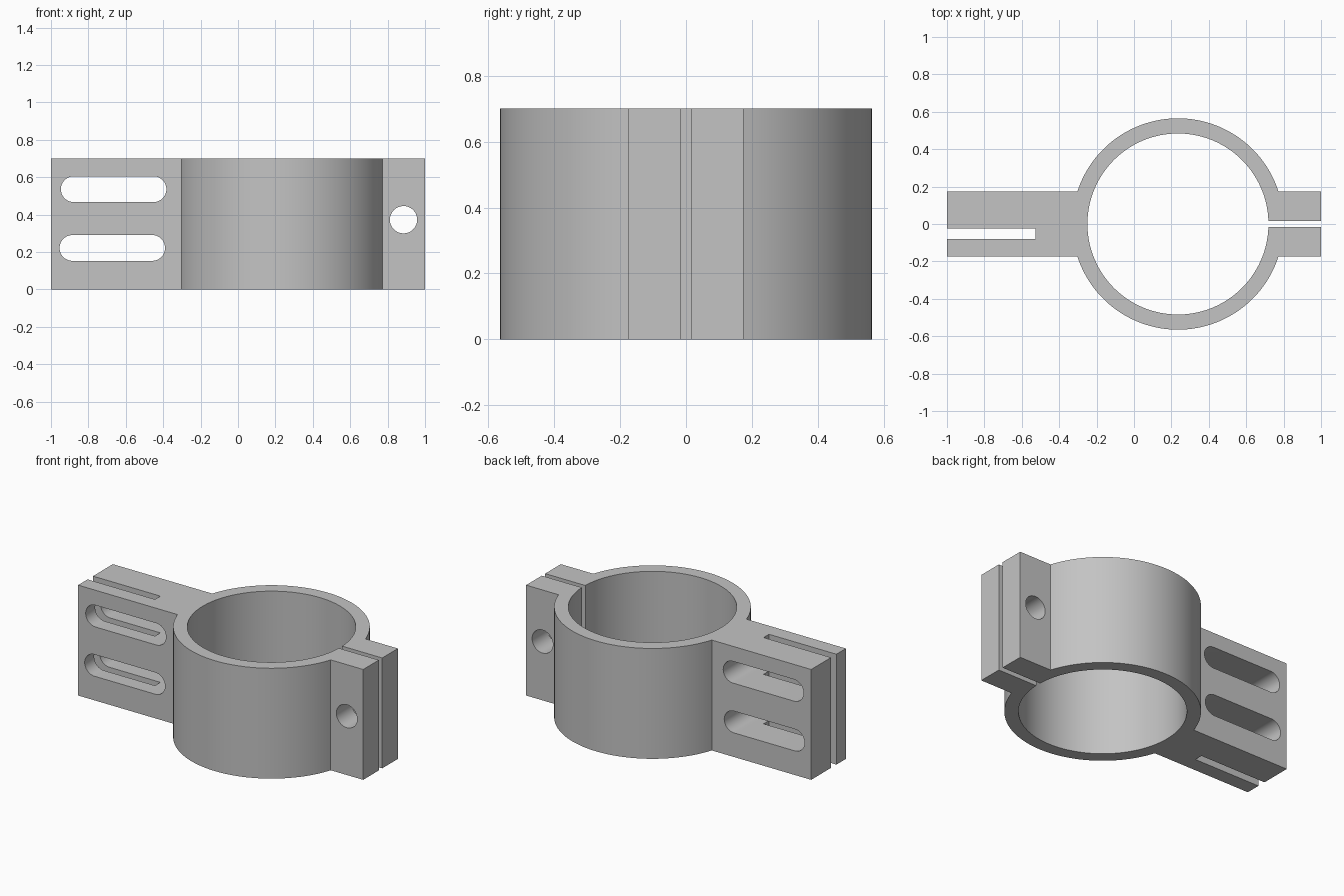
import bpy, bmesh
from math import pi, sin, cos, asin

if "Cube" in bpy.data.objects:
    bpy.data.objects.remove(bpy.data.objects["Cube"], do_unlink=True)

HEIGHT = 0.70
RING_X, R_OUT, R_IN = 0.235, 0.565, 0.484
ARM, GAP = 0.174, 0.017

grey = bpy.data.materials.new("plain grey")
grey.use_nodes = True
grey.diffuse_color = (0.55, 0.55, 0.55, 1)
grey.node_tree.nodes["Principled BSDF"].inputs["Base Color"].default_value = (0.55, 0.55, 0.55, 1)


def arc(cx, cy, r, start, end, steps):
    angles = [start + (end - start) * i / steps for i in range(steps + 1)]
    return [(cx + r * cos(a), cy + r * sin(a)) for a in angles]


def prism(name, points, direction):
    """Extrude a closed outline of 3D points along a direction."""
    bm = bmesh.new()
    face = bm.faces.new([bm.verts.new(p) for p in points])
    side = bmesh.ops.extrude_face_region(bm, geom=[face])["geom"]
    moved = [v for v in side if isinstance(v, bmesh.types.BMVert)]
    bmesh.ops.translate(bm, verts=moved, vec=direction)
    bmesh.ops.recalc_face_normals(bm, faces=bm.faces)
    mesh = bpy.data.meshes.new(name)
    bm.to_mesh(mesh)
    bm.free()
    mesh.materials.append(grey)
    obj = bpy.data.objects.new(name, mesh)
    bpy.context.collection.objects.link(obj)
    return obj


# Clamp outline: ears on the right, split ring, slotted mounting arm on the left
a, b = asin(ARM / R_OUT), asin(GAP / R_IN)
outline = [(1, GAP), (1, ARM)]
outline += arc(RING_X, 0, R_OUT, a, pi - a, 64)
outline += [(-1, ARM), (-1, -0.025), (-0.527, -0.025), (-0.527, -0.079), (-1, -0.079), (-1, -ARM)]
outline += arc(RING_X, 0, R_OUT, pi + a, 2 * pi - a, 64)
outline += [(1, -ARM), (1, -GAP)]
outline += arc(RING_X, 0, R_IN, 2 * pi - b, b, 128)
clamp = prism("pipe_clamp", [(x, y, 0) for x, y in outline], (0, 0, HEIGHT))

# Openings through the arm and ears: centre x, centre z, radius, half straight length
openings = {
    "upper_slot": (-0.665, 0.536, 0.069, 0.213),
    "lower_slot": (-0.672, 0.222, 0.069, 0.213),
    "bolt_hole": (0.885, 0.373, 0.073, 0),
}
bpy.context.view_layer.objects.active = clamp
for name, (x, z, r, half) in openings.items():
    loop = arc(x + half, z, r, -pi / 2, pi / 2, 24) + arc(x - half, z, r, pi / 2, 3 * pi / 2, 24)
    if half == 0:
        loop = arc(x, z, r, 0, 2 * pi, 48)[:-1]
    cutter = prism(name + "_cutter", [(px, -0.4, pz) for px, pz in loop], (0, 0.8, 0))
    cutter.hide_render = True
    cut = clamp.modifiers.new(name, "BOOLEAN")
    cut.operation = "DIFFERENCE"
    cut.solver = "EXACT"
    cut.object = cutter
    bpy.ops.object.modifier_apply(modifier=name)
    bpy.data.objects.remove(cutter, do_unlink=True)

# Smooth curved walls, crisp edges
bpy.ops.object.select_all(action="DESELECT")
clamp.select_set(True)
bpy.ops.object.shade_smooth_by_angle(angle=pi / 6)
